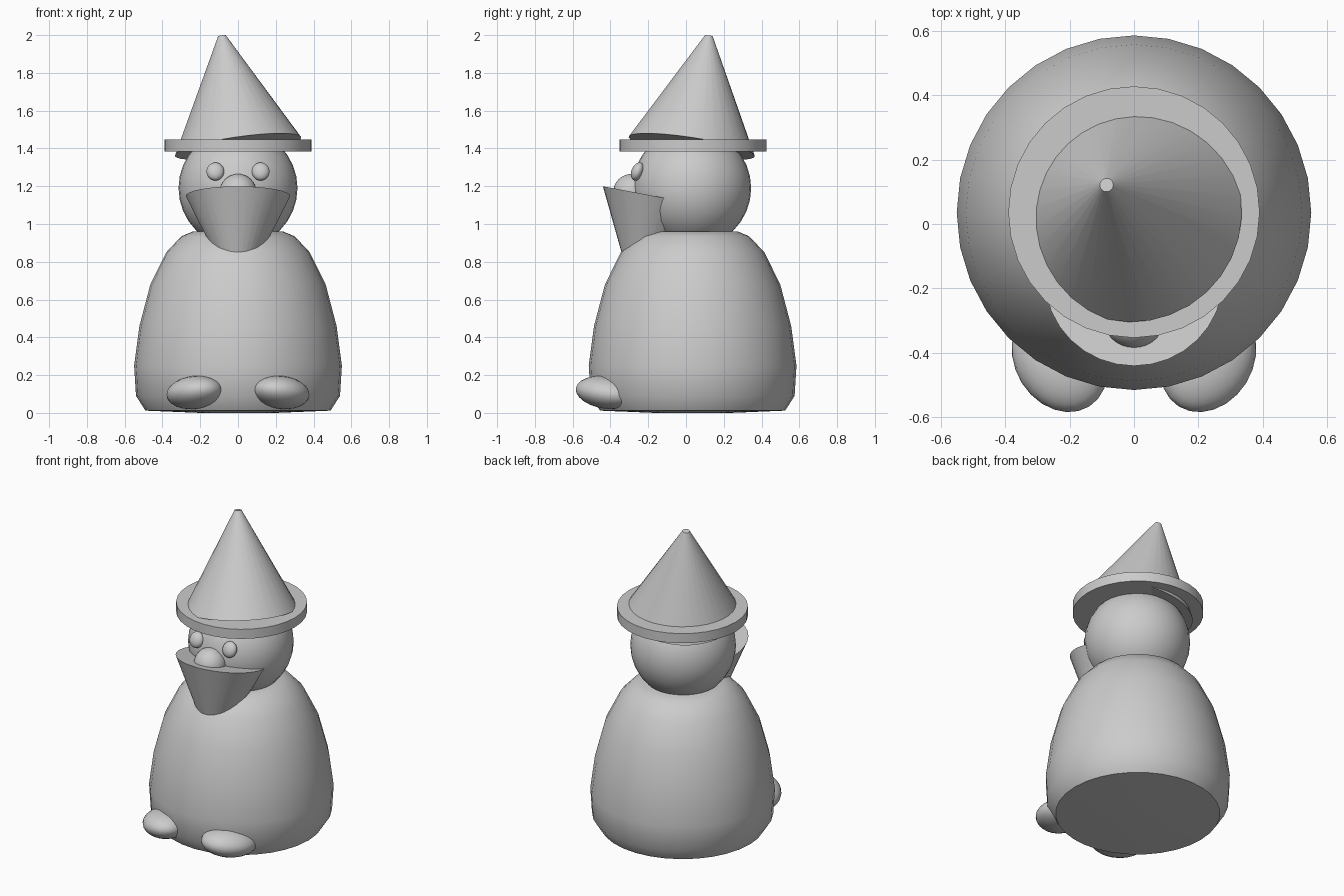
import bpy, math
from mathutils import Vector, Euler

if "Cube" in bpy.data.objects:
    bpy.data.objects.remove(bpy.data.objects["Cube"])


def finish(name, angle=35):
    ob = bpy.context.object
    ob.name = name
    bpy.ops.object.shade_smooth_by_angle(angle=math.radians(angle))
    return ob


def ellipsoid(name, loc, radii, rot=(0, 0, 0), seg=32, rings=16):
    bpy.ops.mesh.primitive_uv_sphere_add(segments=seg, ring_count=rings, radius=1,
                                         location=loc, rotation=rot)
    bpy.context.object.scale = radii
    return finish(name)


def taper(name, p0, p1, r0, r1, seg=32):
    """Capped cone running from p0 to p1."""
    p0, p1 = Vector(p0), Vector(p1)
    d = p1 - p0
    bpy.ops.mesh.primitive_cone_add(vertices=seg, radius1=r0, radius2=r1, depth=d.length,
                                    location=(p0 + p1) / 2,
                                    rotation=d.to_track_quat('Z', 'Y').to_euler())
    return finish(name)


def lathe(name, profile, loc, seg=32):
    """Closed solid of revolution from (radius, z) points, bottom to top."""
    verts, faces = [], []
    for r, z in profile:
        for i in range(seg):
            a = 2 * math.pi * i / seg
            verts.append((r * math.cos(a), r * math.sin(a), z))
    for k in range(len(profile) - 1):
        for i in range(seg):
            j = (i + 1) % seg
            faces.append((k * seg + i, k * seg + j, (k + 1) * seg + j, (k + 1) * seg + i))
    faces.append(tuple(reversed(range(seg))))
    faces.append(tuple(range((len(profile) - 1) * seg, len(profile) * seg)))
    me = bpy.data.meshes.new(name)
    me.from_pydata(verts, [], faces)
    ob = bpy.data.objects.new(name, me)
    bpy.context.collection.objects.link(ob)
    ob.location = loc
    bpy.ops.object.select_all(action='DESELECT')
    ob.select_set(True)
    bpy.context.view_layer.objects.active = ob
    return finish(name, 50)


# Rounded robe body
lathe("body", [(0.2, 0.0), (0.49, 0.012), (0.54, 0.09), (0.55, 0.25), (0.522, 0.46),
               (0.464, 0.68), (0.38, 0.85), (0.30, 0.935), (0.24, 0.96)], (0, 0.035, 0))

# Head and nose
ellipsoid("head", (0, 0.03, 1.19), (0.315, 0.315, 0.315))
ellipsoid("nose", (0, -0.288, 1.167), (0.098, 0.098, 0.098))

# Tilted beard cone, wide end up
taper("beard", (0, -0.27, 0.61), (0, -0.168, 1.148), 0.004, 0.277)

# Hat: flat brim and leaning cone
taper("hat_brim", (0, 0.037, 1.385), (0, 0.037, 1.448), 0.39, 0.39)
taper("hat_cone", (0, 0.03, 1.41), (-0.085, 0.121, 1.996), 0.338, 0.021)

# Eyes and feet on both sides
for side, s in (("left", -1), ("right", 1)):
    ellipsoid(side + "_eye", (0.12 * s, -0.257, 1.278), (0.047, 0.032, 0.05),
              (math.radians(-22), 0, 0), 24, 12)
    ellipsoid(side + "_foot", (0.23 * s, -0.42, 0.108), (0.139, 0.174, 0.086),
              (math.radians(-8), 0, math.radians(-32 * s)), 24, 12)
